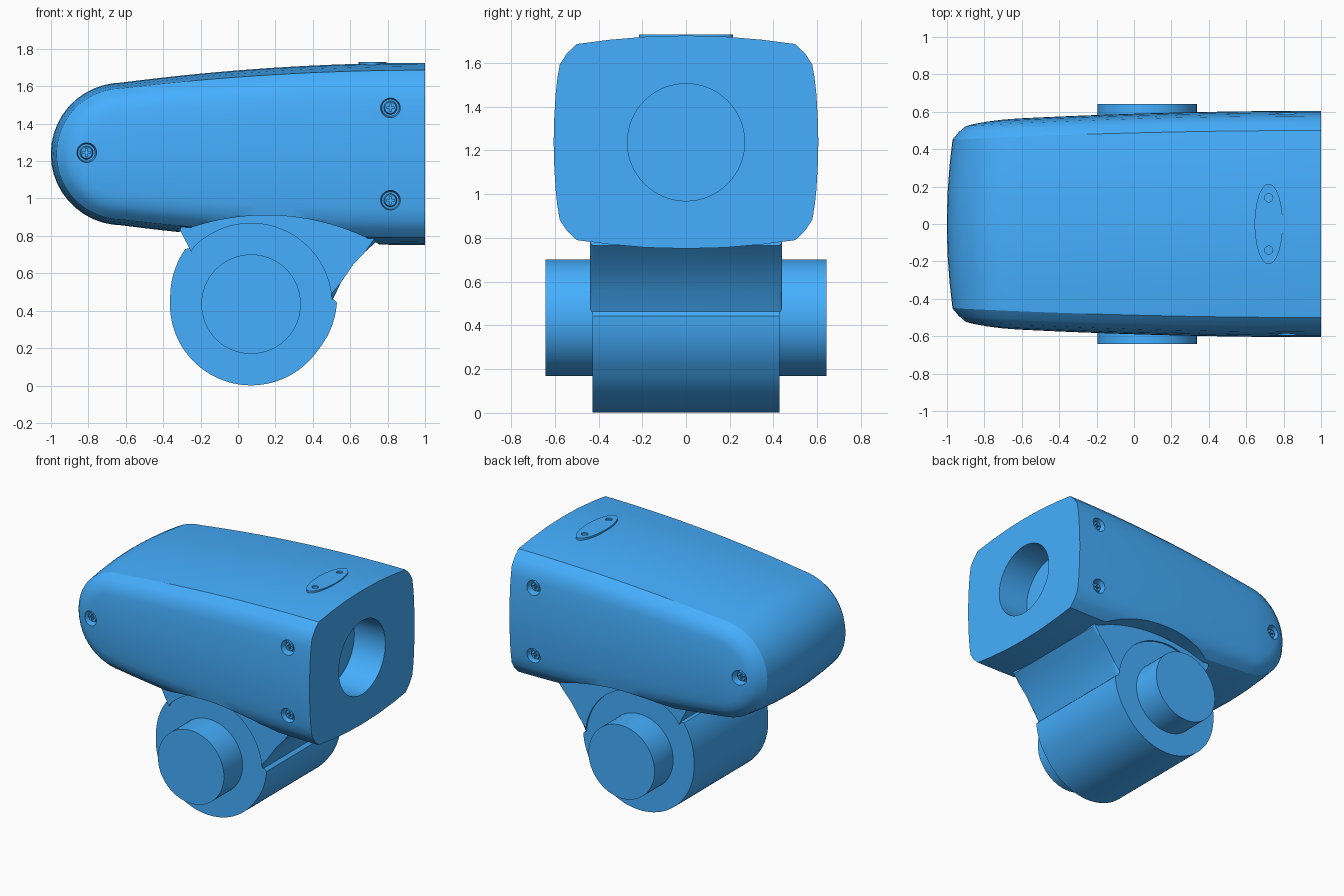
import bpy, bmesh
from math import sin, cos, radians
from mathutils import Vector

if "Cube" in bpy.data.objects:
    bpy.data.objects.remove(bpy.data.objects["Cube"])

HX, HZ = 0.07, 0.435          # pivot axis of the lower joint
XC, ZC, R = -0.62, 1.238, 0.381  # nose centre and radius

blue = bpy.data.materials.new("blue_plastic")
blue.diffuse_color = (0.06, 0.43, 1.0, 1)
blue.use_nodes = True
blue.node_tree.nodes["Principled BSDF"].inputs["Base Color"].default_value = blue.diffuse_color


def finish(name, bm, angle=30):
    bmesh.ops.recalc_face_normals(bm, faces=bm.faces)
    me = bpy.data.meshes.new(name)
    bm.to_mesh(me)
    bm.free()
    me.materials.append(blue)
    ob = bpy.data.objects.new(name, me)
    bpy.context.collection.objects.link(ob)
    smooth(ob, angle)
    return ob


def activate(ob):
    bpy.ops.object.select_all(action='DESELECT')
    ob.select_set(True)
    bpy.context.view_layer.objects.active = ob


def smooth(ob, angle=30):
    activate(ob)
    bpy.ops.object.shade_smooth_by_angle(angle=radians(angle))


def prism(name, pts, half, bevel_edges=(), width=0.04):
    """Extrude an xz outline along y; round the listed outline segments."""
    bm = bmesh.new()
    a = [bm.verts.new((x, -half, z)) for x, z in pts]
    b = [bm.verts.new((x, half, z)) for x, z in pts]
    n = len(pts)
    bm.faces.new(a)
    bm.faces.new(b[::-1])
    for i in range(n):
        j = (i + 1) % n
        bm.faces.new((a[i], b[i], b[j], a[j]))
    edges = [bm.edges.get((s[i], s[(i + 1) % n])) for s in (a, b) for i in bevel_edges]
    if edges:
        bmesh.ops.bevel(bm, geom=edges, offset=width, segments=4, profile=0.5,
                        affect='EDGES', clamp_overlap=True)
    return finish(name, bm)


def cyl(name, loc, r, depth, axis='Z', sx=1.0, r2=None, n=48):
    bm = bmesh.new()
    bmesh.ops.create_cone(bm, cap_ends=True, segments=n, radius1=r,
                          radius2=r if r2 is None else r2, depth=depth)
    q = Vector({'X': (1, 0, 0), 'Y': (0, 1, 0), 'Z': (0, 0, 1), '-Y': (0, -1, 0)}[axis])
    m = Vector((0, 0, 1)).rotation_difference(q)
    for v in bm.verts:
        v.co.x *= sx
        v.co = m @ v.co + Vector(loc)
    return finish(name, bm)


def box(name, loc, size):
    bm = bmesh.new()
    bmesh.ops.create_cube(bm, size=1)
    for v in bm.verts:
        v.co = Vector([c * s for c, s in zip(v.co, size)]) + Vector(loc)
    return finish(name, bm)


def cut(ob, cutter):
    cutter.hide_render = True
    m = ob.modifiers.new("cut", 'BOOLEAN')
    m.operation, m.solver, m.object = 'DIFFERENCE', 'EXACT', cutter
    activate(ob)
    bpy.ops.object.modifier_apply(modifier=m.name)
    bpy.data.objects.remove(cutter, do_unlink=True)


# Housing: barrel cross-section swept along the top, round the nose and back
half = [(.605, 0), (.603, .2), (.596, .45), (.588, .6), (.577, .73), (.545, .83),
        (.5, .92), (.35, .96), (.18, .99)]
section = half + [(0, 1)] + [(-y, k) for y, k in half[::-1]]
path = []                     # (spine x, offset x, offset z)
for i in range(17):
    x = 1 + (XC - 1) * i / 16
    path.append((x, 0, .487 - .109 * ((1 - x) / 1.65) ** 2))
top = list(path)
for i in range(21):
    a = radians(97.5 + 165 * i / 20)
    path.append((XC, R * cos(a), R * sin(a)))
path += [(x, 0, -h) for x, _, h in top[::-1]]

bm = bmesh.new()
rows = []
for sx, ox, oz in path:
    row = []
    for y, k in section:
        x = sx + ox * k
        w = 1 - .07 * ((1 - x) / 1.65) ** 2
        row.append(bm.verts.new((x, y * w, ZC + oz * k)))
    rows.append(row)
for r0, r1 in zip(rows, rows[1:]):
    for j in range(len(section) - 1):
        bm.faces.new((r0[j], r0[j + 1], r1[j + 1], r1[j]))
bmesh.ops.remove_doubles(bm, verts=bm.verts, dist=1e-5)
bmesh.ops.holes_fill(bm, edges=[e for e in bm.edges if e.is_boundary], sides=0)
housing = finish("housing", bm)

# Round port in the flat end and arched relief over the joint
cut(housing, cyl("port_cutter", (1.0, 0, 1.237), .268, .5, 'X', n=64))
cut(housing, cyl("arch_cutter", (.15, 0, -.35), 1.26, 2, 'Y', n=160))

# Countersunk side screws with cross slots
for x, z, ys in ((-.81, 1.245, .541), (.815, 1.485, .592), (.815, .99, .592)):
    for s in (-1, 1):
        ax = 'Y' if s > 0 else '-Y'
        cut(housing, cyl("hole_cutter", (x, s * (ys - .005), z), .046, .09, ax, r2=.058, n=32))
        head = cyl("screw", (x, s * (ys - .04), z), .038, .04, ax, r2=.03, n=32)
        for size in ((.042, .03, .01), (.01, .03, .042)):
            cut(head, box("slot_cutter", (x, s * (ys - .02), z), size))
        smooth(head)
smooth(housing)

# Oval plate with two small holes on top
plate = cyl("top_plate", (.72, 0, 1.70), .215, .06, 'Z', sx=.075 / .215, n=64)
for y in (-.14, .14):
    cut(plate, cyl("plate_hole_cutter", (.72, y, 1.73), .022, .05, 'Z', n=24))
smooth(plate)


# Neck: flared bracket hugging the joint drum
def polar(r, deg):
    return HX + r * cos(radians(deg)), HZ + r * sin(radians(deg))


flare = [(.505, .455), (.55, .55), (.615, .645), (.68, .715), (.735, .765)]
arc = [polar(.432, 139 - 136 * i / 32) for i in range(1, 32)]
neck = flare + [(.70, .98), (-.27, .98), (-.31, .83), (-.25, .715)] + arc
prism("neck", neck, .44, bevel_edges=range(4), width=.035)

# Joint drum with raised lips where the lower shell ends
drum = [polar(.434, 140 * i / 32) for i in range(1, 32)]
for i in range(65):
    a = 140 + 221 * i / 64
    near = min(a - 140, 361 - a)
    drum.append(polar(.434 + .025 * max(0, 1 - near / 35), a))
prism("joint_drum", drum, .427)

# Pivot pin through the drum
cyl("pivot_pin", (HX, 0, HZ), .266, 1.284, 'Y', n=64)
